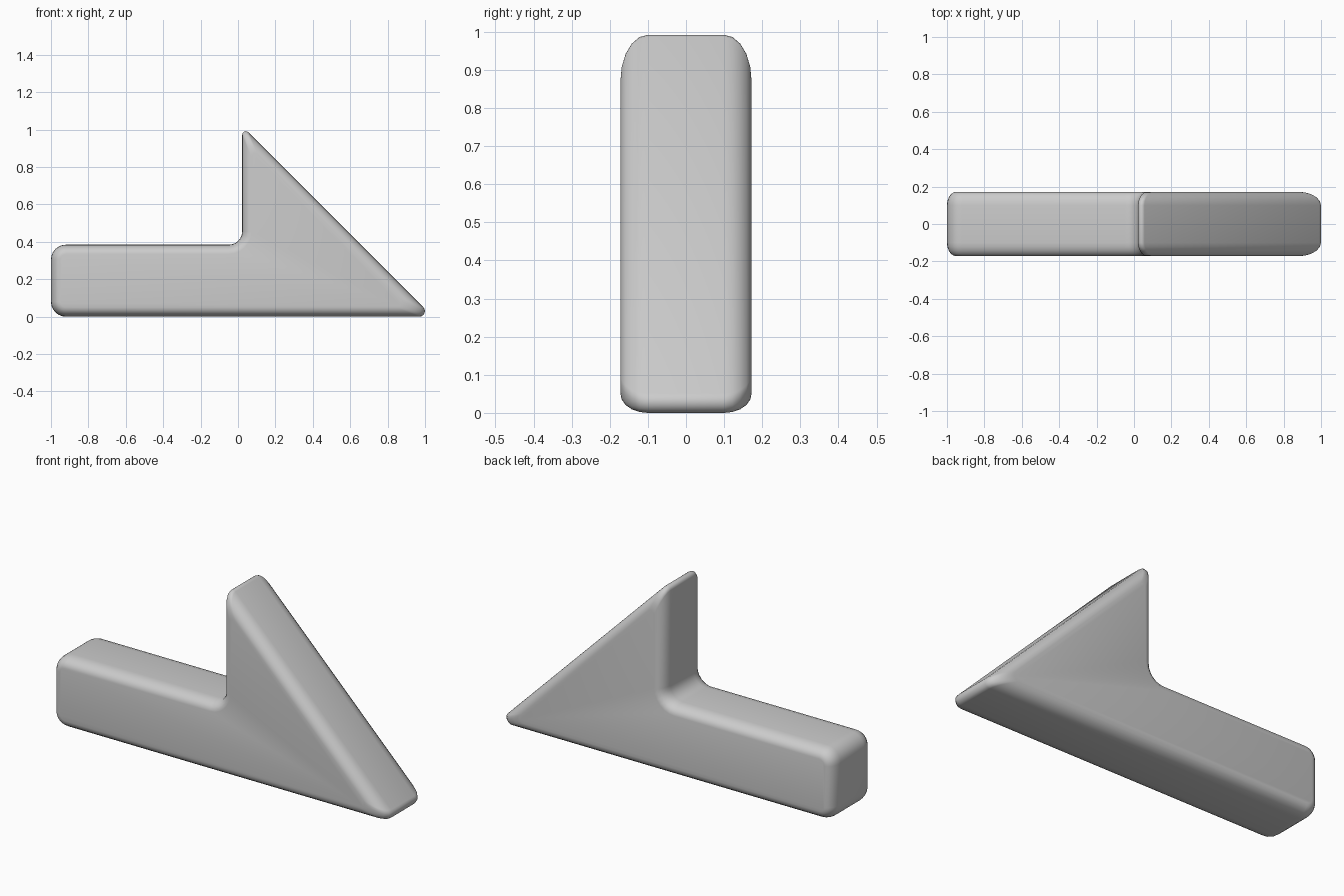
import bpy, bmesh, math
from mathutils import Vector

if "Cube" in bpy.data.objects:
    bpy.data.objects.remove(bpy.data.objects["Cube"])

# Side profile (x, z), counter-clockwise, with a corner radius for each point
LEFT, BOTTOM, TOP, BACK, SLOPE = -1.0, 0.0, 0.385, 0.022, 1.042
CORNERS = [((LEFT, BOTTOM), 0.08), ((SLOPE, BOTTOM), 0.03),
           ((BACK, SLOPE - BACK), 0.02), ((BACK, TOP), -0.07), ((LEFT, TOP), 0.08)]
HALF_FLAT, ROUND_Y, ROUND_IN = 0.10, 0.072, 0.05
SEGS, ARC = 5, 6


def inset_outline(d):
    """Profile inset by d, with every corner replaced by an arc."""
    pts = [Vector(c[0]) for c in CORNERS]
    n = len(pts)
    out = []
    for i, (_, r) in enumerate(CORNERS):
        p = pts[i]
        a = (p - pts[i - 1]).normalized()
        b = (pts[(i + 1) % n] - p).normalized()
        na, nb = Vector((-a.y, a.x)), Vector((-b.y, b.x))
        # Arc centre lies on the corner bisector; concave corners have negative r
        if r < 0:
            r -= d
        elif r > 0.05:
            r -= d
        centre = p + (na + nb) * (d + r) / (1 + na.dot(nb))
        start = math.atan2(-na.y, -na.x)
        turn = math.atan2(a.x * b.y - a.y * b.x, a.dot(b))
        for k in range(ARC + 1):
            t = start + turn * k / ARC
            out.append(centre + r * Vector((math.cos(t), math.sin(t))))
    return out


# Layers across the thickness: rounded front edge, flat middle, rounded back edge
half = [(HALF_FLAT + ROUND_Y * math.sin(t), ROUND_IN * (1 - math.cos(t)))
        for t in (math.pi / 2 * k / SEGS for k in range(SEGS + 1))]
layers = [(-y, d) for y, d in reversed(half)] + half

bm = bmesh.new()
rings = [[bm.verts.new((p.x, y, p.y)) for p in inset_outline(d)] for y, d in layers]
for r0, r1 in zip(rings, rings[1:]):
    for i in range(len(r0)):
        j = (i + 1) % len(r0)
        bm.faces.new((r0[i], r0[j], r1[j], r1[i]))
# Flat side faces
bm.faces.new(rings[0])
bm.faces.new(list(reversed(rings[-1])))
bmesh.ops.recalc_face_normals(bm, faces=bm.faces)

mesh = bpy.data.meshes.new("half_arrow")
bm.to_mesh(mesh)
bm.free()
obj = bpy.data.objects.new("half_arrow", mesh)
bpy.context.collection.objects.link(obj)
bpy.context.view_layer.objects.active = obj
obj.select_set(True)
bpy.ops.object.shade_smooth_by_angle(angle=math.radians(40))
